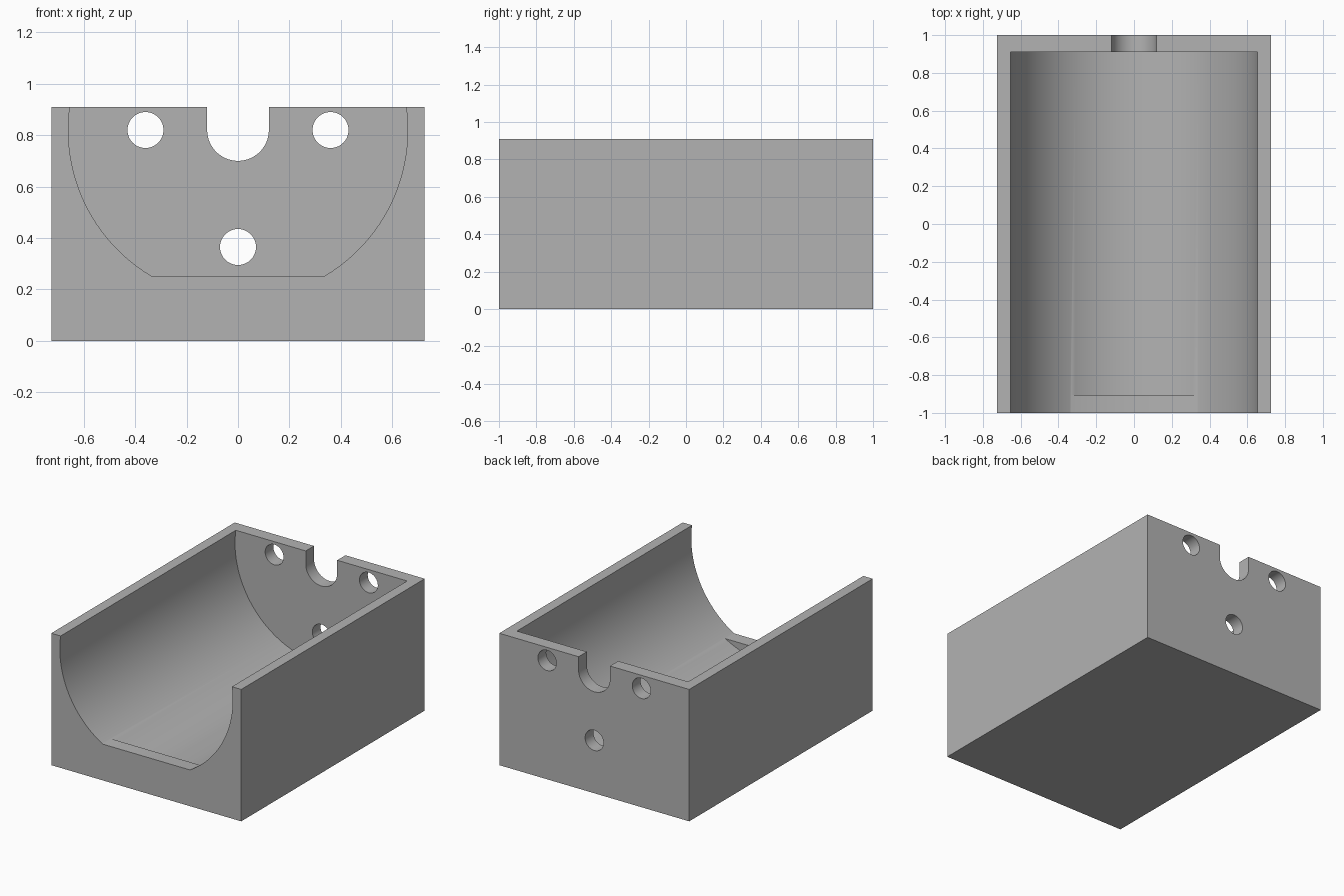
import bpy, bmesh, math

cube = bpy.data.objects.get("Cube")
if cube:
    bpy.data.objects.remove(cube, do_unlink=True)

grey = bpy.data.materials.new("plain_grey")
grey.use_nodes = True
colour = (0.45, 0.45, 0.45, 1)
grey.diffuse_color = colour
grey.node_tree.nodes["Principled BSDF"].inputs["Base Color"].default_value = colour

HALF_W, HEIGHT = 0.725, 0.91
AXIS_Z = 0.82


def prism(name, profile, y0, y1):
    """Extrude an x-z outline from y0 to y1."""
    bm = bmesh.new()
    face = bm.faces.new([bm.verts.new((x, y0, z)) for x, z in profile])
    ext = bmesh.ops.extrude_face_region(bm, geom=[face])
    moved = [v for v in ext["geom"] if isinstance(v, bmesh.types.BMVert)]
    bmesh.ops.translate(bm, verts=moved, vec=(0, y1 - y0, 0))
    bmesh.ops.recalc_face_normals(bm, faces=bm.faces)
    mesh = bpy.data.meshes.new(name)
    bm.to_mesh(mesh)
    bm.free()
    mesh.materials.append(grey)
    obj = bpy.data.objects.new(name, mesh)
    bpy.context.collection.objects.link(obj)
    return obj


def arc(x, z, r, n, start=0, sweep=math.tau):
    steps = n if sweep == math.tau else n - 1
    angles = [start + sweep * i / steps for i in range(n)]
    return [(x + r * math.cos(a), z + r * math.sin(a)) for a in angles]


def rect(w, z0, z1):
    return [(-w, z0), (w, z0), (w, z1), (-w, z1)]


def cut(target, cutter):
    mod = target.modifiers.new("cut", "BOOLEAN")
    mod.operation, mod.solver, mod.object = "DIFFERENCE", "EXACT", cutter
    bpy.context.view_layer.objects.active = target
    bpy.ops.object.modifier_apply(modifier=mod.name)
    bpy.data.objects.remove(cutter, do_unlink=True)


# Solid block
body = prism("cradle_body", rect(HALF_W, 0, HEIGHT), -1, 1)

# Round trough, open at the front, with a flat raised sill left behind there
trough = prism("trough_cutter", arc(0, AXIS_Z, 0.66, 128), -1.1, 0.91)
cut(trough, prism("sill_cutter", rect(0.6, 0, 0.25), -1.2, -0.905))
cut(body, trough)

# Round-bottomed notch in the back wall
notch = arc(0, AXIS_Z, 0.12, 33, math.pi, math.pi) + [(0.12, 1.1), (-0.12, 1.1)]
cut(body, prism("notch_cutter", notch, 0.8, 1.1))

# Three screw holes around the trough axis
for x, z in [(-0.36, AXIS_Z), (0.36, AXIS_Z), (0, 0.365)]:
    cut(body, prism("hole_cutter", arc(x, z, 0.07, 48), 0.8, 1.1))

# Smooth curves, crisp edges
bpy.ops.object.select_all(action="DESELECT")
body.select_set(True)
bpy.context.view_layer.objects.active = body
bpy.ops.object.shade_smooth_by_angle(angle=math.radians(30))
